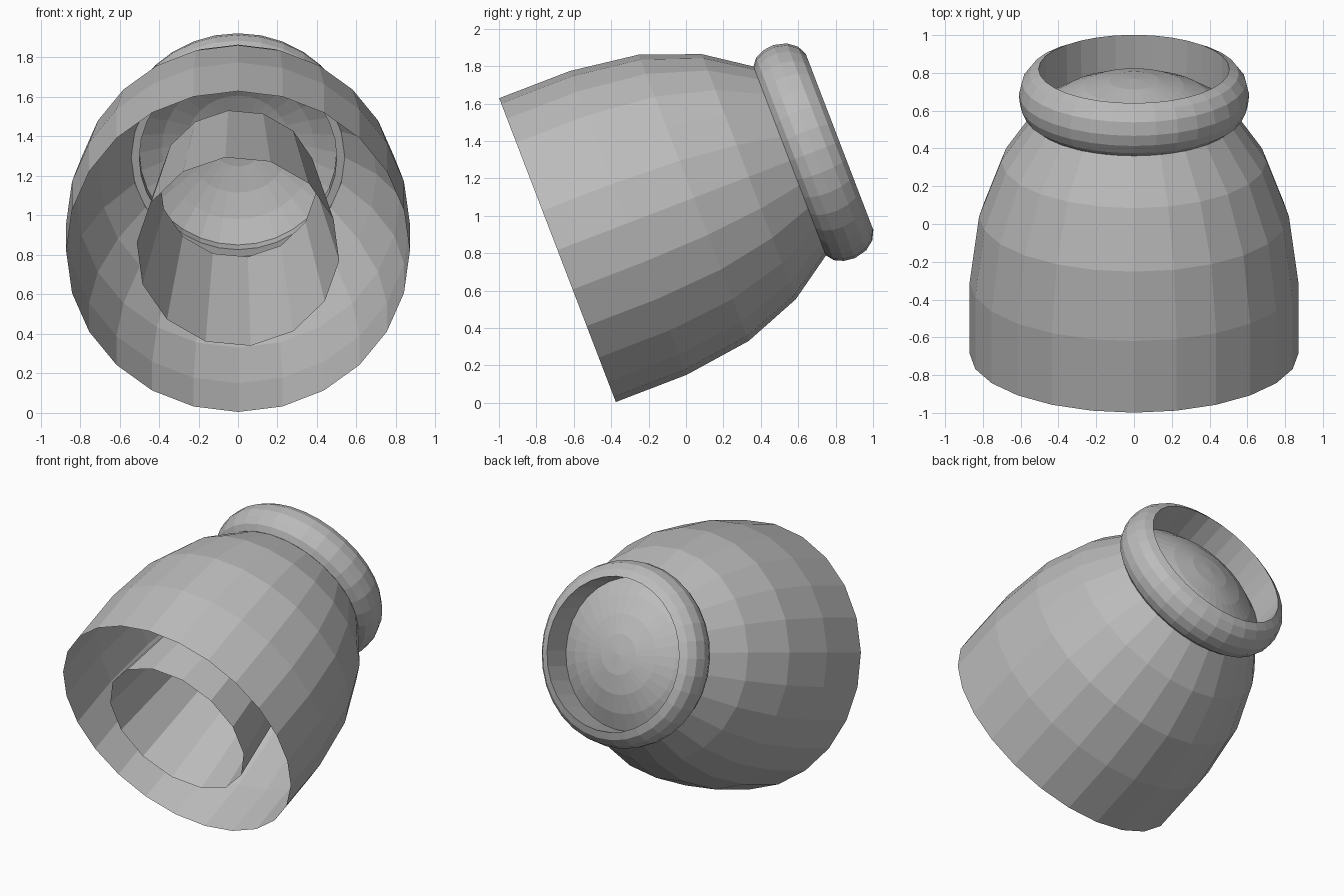
import bpy, bmesh, math
from mathutils import Matrix, Vector

cube = bpy.data.objects.get("Cube")
if cube:
    bpy.data.objects.remove(cube, do_unlink=True)

grey = bpy.data.materials.new("plain grey")
grey.use_nodes = True
colour = (0.5, 0.5, 0.5, 1)
grey.diffuse_color = colour
grey.node_tree.nodes["Principled BSDF"].inputs["Base Color"].default_value = colour

# Every part is turned around one axis that leans back and up
TILT = Matrix.Translation((0, -0.687, 0.817)) @ Matrix.Rotation(math.radians(-69), 4, 'X')


def lathe(name, profile, sides, closed=False, turn=0.0):
    """Spin (radius, distance along axis) points into a flat-shaded surface."""
    bm = bmesh.new()
    rings = []
    for radius, along in profile:
        if radius == 0:
            rings.append([bm.verts.new((0, 0, along))] * sides)
            continue
        angles = [math.tau * i / sides + turn for i in range(sides)]
        rings.append([bm.verts.new(Vector((radius * math.cos(a), radius * math.sin(a), along)))
                      for a in angles])
    pairs = list(zip(rings, rings[1:]))
    if closed:
        pairs.append((rings[-1], rings[0]))
    for low, high in pairs:
        for i in range(sides):
            j = (i + 1) % sides
            corners = [low[i], low[j], high[j], high[i]]
            bm.faces.new(list(dict.fromkeys(corners)))
    bm.normal_update()
    bm.transform(TILT)
    mesh = bpy.data.meshes.new(name)
    bm.to_mesh(mesh)
    bm.free()
    mesh.materials.append(grey)
    obj = bpy.data.objects.new(name, mesh)
    bpy.context.collection.objects.link(obj)
    return obj


# Open bell-shaped shell
lathe("outer_shell", [(0.87, 0), (0.87, 0.406), (0.82, 0.78), (0.702, 1.095), (0.541, 1.33)], 24)

# Rounded collar with a straight bore
lathe("rear_collar", [(0.50, 1.33), (0.541, 1.33), (0.58, 1.36), (0.603, 1.41), (0.61, 1.47),
                      (0.593, 1.54), (0.555, 1.59), (0.505, 1.615)], 32, closed=True)

# Shallow domed cap inside the collar, bulging to the rear
ball, half_angle, steps = 0.84, math.radians(36.5), 4
dome = []
for k in range(steps + 1):
    a = half_angle * (1 - k / steps)
    dome.append((ball * math.sin(a) if k < steps else 0, 1.56 - ball * (1 - math.cos(a))))
lathe("rear_dome", dome, 32)

# Tapered open tube inside the shell
lathe("inner_tube", [(0.515, 0), (0.40, 0.96)], 14, turn=0.1)
